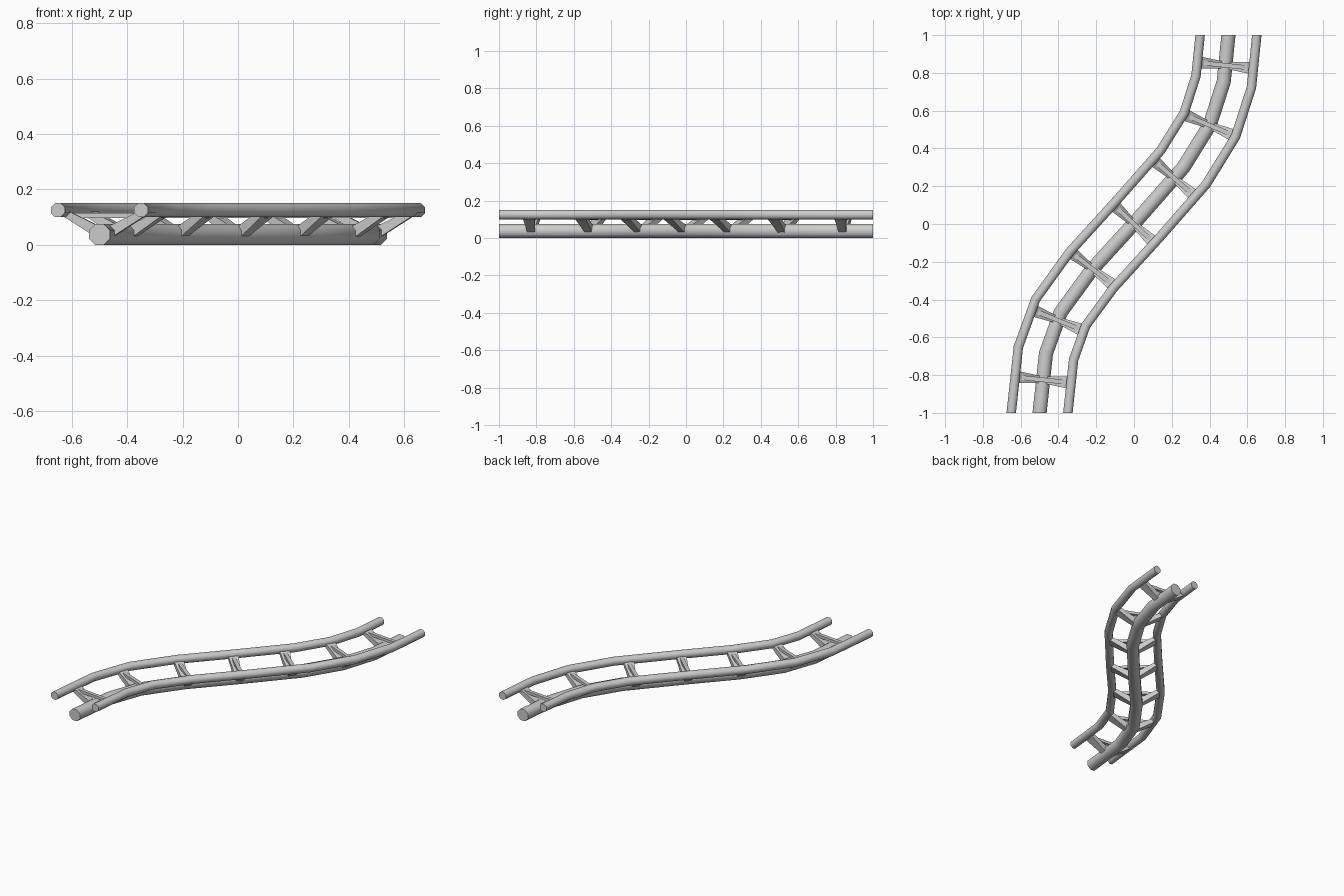
import bpy, bmesh, math
from mathutils import Vector

if "Cube" in bpy.data.objects:
    bpy.data.objects.remove(bpy.data.objects["Cube"])

# Centreline of the S bend, seen from above
PATH = [Vector(p) for p in [(-.5, -1), (-.466, -.685), (-.388, -.468), (-.224, -.243),
                            (.02, .025), (.262, .30), (.402, .526), (.475, .754), (.5, 1)]]
GAUGE, RAIL_Z, SPINE_Z = .15, .125, .0375


def frames():
    """Point, mitred side vector for each path point; the ends are square to y."""
    out = []
    for i, p in enumerate(PATH):
        if i in (0, len(PATH) - 1):
            side = Vector((1, 0))
        else:
            a = (p - PATH[i - 1]).normalized()
            b = (PATH[i + 1] - p).normalized()
            t = (a + b).normalized()
            side = Vector((t.y, -t.x))
        out.append((p, side))
    return out


def make_object(name, bm):
    bmesh.ops.recalc_face_normals(bm, faces=bm.faces)
    me = bpy.data.meshes.new(name)
    bm.to_mesh(me)
    bm.free()
    ob = bpy.data.objects.new(name, me)
    bpy.context.collection.objects.link(ob)
    return ob


def tube(name, offset, z, apothem, sides=8):
    """Sweep a flat-topped polygon along the path."""
    bm = bmesh.new()
    r = apothem / math.cos(math.pi / sides)
    rings = []
    for p, s in frames():
        ring = []
        for k in range(sides):
            a = 2 * math.pi * (k + .5) / sides
            q = p + s * (offset + r * math.cos(a))
            ring.append(bm.verts.new((q.x, q.y, z + r * math.sin(a))))
        rings.append(ring)
    for a, b in zip(rings, rings[1:]):
        for k in range(sides):
            n = (k + 1) % sides
            bm.faces.new((a[k], a[n], b[n], b[k]))
    caps = [bm.faces.new(rings[0]), bm.faces.new(rings[-1])]
    ob = make_object(name, bm)
    bpy.ops.object.select_all(action='DESELECT')
    ob.select_set(True)
    bpy.context.view_layer.objects.active = ob
    bpy.ops.object.shade_smooth_by_angle(angle=math.radians(50))


def bar(bm, origin, side, inner, outer):
    """Box between two end sections: (side low, z low, side high, z high, half width)."""
    fwd = Vector((-side.y, side.x))
    rings = []
    for s0, z0, s1, z1, w in (inner, outer):
        ring = []
        for s, z, f in ((s0, z0, -w), (s1, z1, -w), (s1, z1, w), (s0, z0, w)):
            q = origin + side * s + fwd * f
            ring.append(bm.verts.new((q.x, q.y, z)))
        rings.append(ring)
    a, b = rings
    for k in range(4):
        n = (k + 1) % 4
        bm.faces.new((a[k], a[n], b[n], b[k]))
    bm.faces.new(a)
    bm.faces.new(b)


# Rails and spine
tube("left_rail", -GAUGE, RAIL_Z, .025)
tube("right_rail", GAUGE, RAIL_Z, .025)
tube("spine", 0, SPINE_Z, .0375)

# Ties: two tapered struts and a thin crossbar each
TIES = [(-.482, -.825, 6), (-.402, -.51, 22), (-.22, -.238, 38), (0, .0, 43),
        (.212, .243, 41), (.402, .522, 23), (.485, .84, 6)]
for i, (x, y, turn) in enumerate(TIES):
    a = math.radians(turn)
    side, origin = Vector((math.cos(a), -math.sin(a))), Vector((x, y))
    bm = bmesh.new()
    for m in (-1, 1):
        bar(bm, origin, side * m, (.03, .028, .02, .068, .02), (.15, .105, .135, .125, .032))
    bar(bm, origin, side, (-.14, .097, -.14, .115, .012), (.14, .097, .14, .115, .012))
    make_object(f"tie_{i + 1}", bm)
